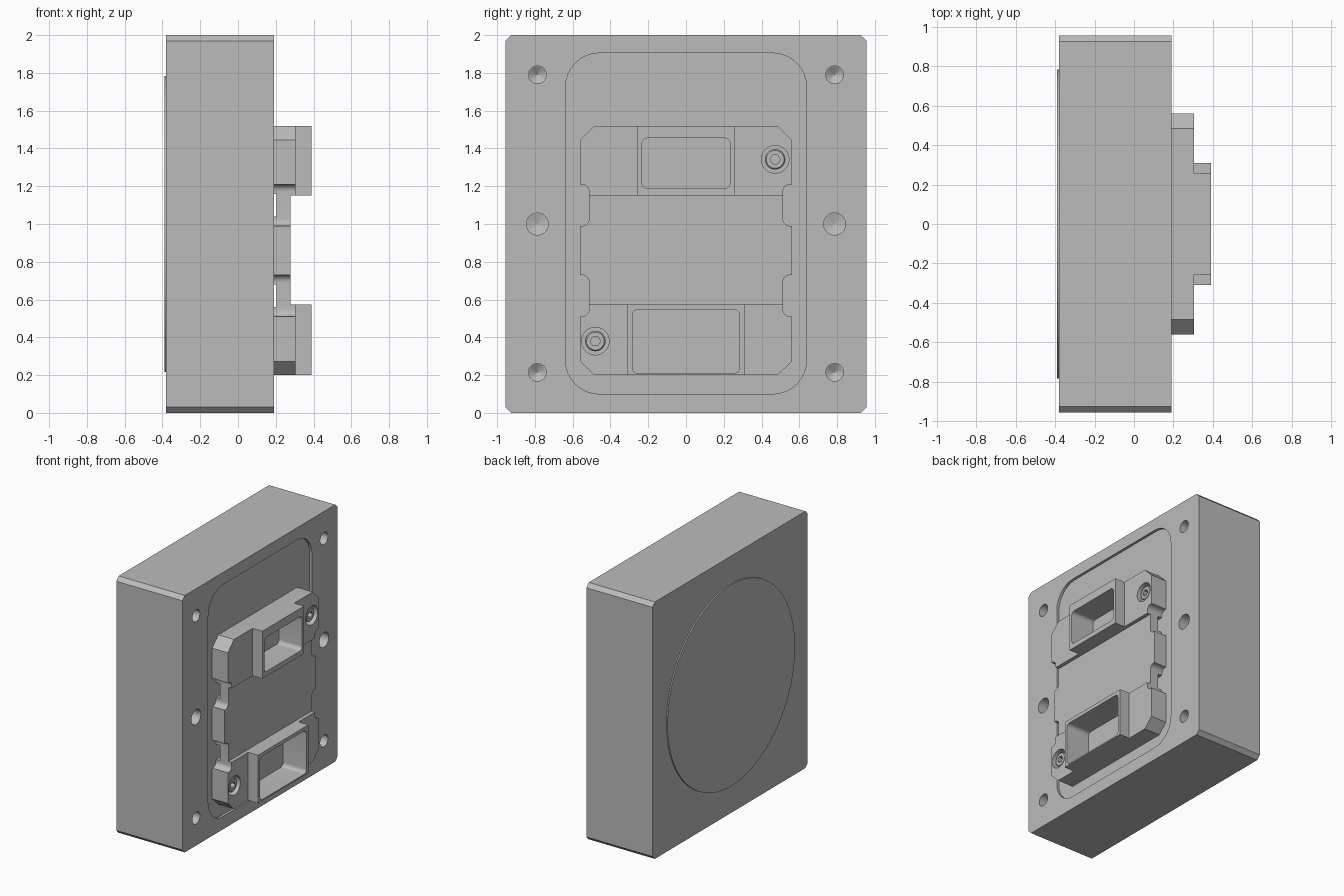
import bpy, bmesh, math
from mathutils import Matrix, Vector

cube = bpy.data.objects.get("Cube")
if cube:
    bpy.data.objects.remove(cube, do_unlink=True)

GREY = (0.5, 0.5, 0.5, 1)
metal = bpy.data.materials.new("machined_grey")
metal.use_nodes = True
metal.diffuse_color = GREY
metal.node_tree.nodes["Principled BSDF"].inputs["Base Color"].default_value = GREY


def finish(name, bm):
    bmesh.ops.recalc_face_normals(bm, faces=bm.faces)
    mesh = bpy.data.meshes.new(name)
    bm.to_mesh(mesh)
    bm.free()
    mesh.materials.append(metal)
    ob = bpy.data.objects.new(name, mesh)
    bpy.context.collection.objects.link(ob)
    return ob


def extrude(name, pts, x0, x1):
    """Extrude a (y, z) outline along x."""
    bm = bmesh.new()
    face = bm.faces.new([bm.verts.new((x0, y, z)) for y, z in pts])
    out = bmesh.ops.extrude_face_region(bm, geom=[face])
    verts = [v for v in out["geom"] if isinstance(v, bmesh.types.BMVert)]
    bmesh.ops.translate(bm, verts=verts, vec=(x1 - x0, 0, 0))
    return finish(name, bm)


def arc(cy, cz, r, a0, a1, n=8):
    return [(cy + r * math.cos(math.radians(a0 + (a1 - a0) * i / n)),
             cz + r * math.sin(math.radians(a0 + (a1 - a0) * i / n))) for i in range(n + 1)]


def rect(y0, y1, z0, z1, r=0.0, n=8):
    """Rectangle outline; n=1 gives chamfers, larger n gives round corners."""
    if not r:
        return [(y0, z0), (y1, z0), (y1, z1), (y0, z1)]
    return (arc(y1 - r, z1 - r, r, 0, 90, n) + arc(y0 + r, z1 - r, r, 90, 180, n)
            + arc(y0 + r, z0 + r, r, 180, 270, n) + arc(y1 - r, z0 + r, r, 270, 360, n))


def cone(name, y, z, x0, x1, r0, r1, sides=40):
    bm = bmesh.new()
    bmesh.ops.create_cone(bm, cap_ends=True, segments=sides, radius1=r0, radius2=r1, depth=x1 - x0,
                          matrix=Matrix.Translation(Vector(((x0 + x1) / 2, y, z)))
                          @ Matrix.Rotation(math.pi / 2, 4, 'Y'))
    return finish(name, bm)


def boolean(ob, tool, op='DIFFERENCE'):
    mod = ob.modifiers.new("bool", 'BOOLEAN')
    mod.operation, mod.solver, mod.object = op, 'EXACT', tool
    bpy.context.view_layer.objects.active = ob
    bpy.ops.object.modifier_apply(modifier=mod.name)
    bpy.data.objects.remove(tool, do_unlink=True)


# Main block with chamfered edges and a shallow rounded recess
TOP, FLOOR = 0.19, 0.17
body = extrude("body_block", rect(-0.955, 0.955, 0, 2, 0.03, 1), -0.38, TOP)
boolean(body, extrude("recess_cut", rect(-0.638, 0.638, 0.1, 1.905, 0.18), FLOOR, 0.3))

# Blind drilled holes with conical ends
for side in (-1, 1):
    for z, r in ((0.215, 0.047), (1.0, 0.058), (1.79, 0.047)):
        hole = cone("drill", side * 0.787, z, 0.0, 0.3, r, r)
        boolean(body, hole)
        boolean(body, cone("drill_tip", side * 0.787, z, -0.03, 0.001, 0.0005, r))

# Round cover on the back
cover = cone("back_cover_disc", 0, 1.0, -0.39, -0.375, 0.784, 0.784, 96)


# Plate outline: chamfered corners and two filleted notches per side
def notch(z0, z1, y=0.56, d=0.047, r=0.038):
    inner = y - d
    return ([(y, z0)] + arc(inner + r, z0 + r, r, 270, 180)
            + arc(inner + r, z1 - r, r, 180, 90) + [(y, z1)])


half = [(0.485, 0.2), (0.56, 0.272)] + notch(0.51, 0.73) + notch(0.99, 1.21) + [(0.56, 1.445), (0.485, 1.52)]
outline = half + [(-y, z) for y, z in reversed(half)]
plate = extrude("mounting_plate", outline, FLOOR - 0.005, 0.305)

# Lowered centre and cross slots under the plate
boolean(plate, extrude("centre_cut", rect(-0.8, 0.8, 0.575, 1.15), 0.277, 0.5))
for z0, z1 in ((0.56, 0.68), (1.04, 1.16)):
    boolean(plate, extrude("slot_cut", rect(-0.8, 0.8, z0, z1), 0.1, 0.205))

# Raised bosses with rectangular ports
for w, z0, z1 in ((0.31, 0.2, 0.575), (0.257, 1.15, 1.52)):
    boolean(plate, extrude("boss", rect(-w, w, z0, z1), 0.25, 0.39), 'UNION')
for w, z0, z1 in ((0.284, 0.21, 0.547), (0.233, 1.188, 1.455)):
    boolean(plate, extrude("port_cut", rect(-w, w, z0, z1, 0.03), TOP, 0.5))

# Socket-head screws in counterbores
screws = []
for label, y, z in (("upper", 0.472, 1.342), ("lower", -0.48, 0.38)):
    boolean(plate, cone("counterbore", y, z, 0.235, 0.4, 0.073, 0.073))
    screw = cone(label + "_screw", y, z, 0.23, 0.285, 0.054, 0.054)
    boolean(screw, cone("screw_edge", y, z, 0.284, 0.291, 0.054, 0.047), 'UNION')
    boolean(screw, cone("hex_socket", y, z, 0.255, 0.4, 0.027, 0.027, 6))
    screws.append(screw)

# Smooth the round walls, keep edges sharp
bpy.ops.object.select_all(action='DESELECT')
for ob in [body, cover, plate] + screws:
    ob.select_set(True)
bpy.context.view_layer.objects.active = body
bpy.ops.object.shade_smooth_by_angle(angle=math.radians(30))
